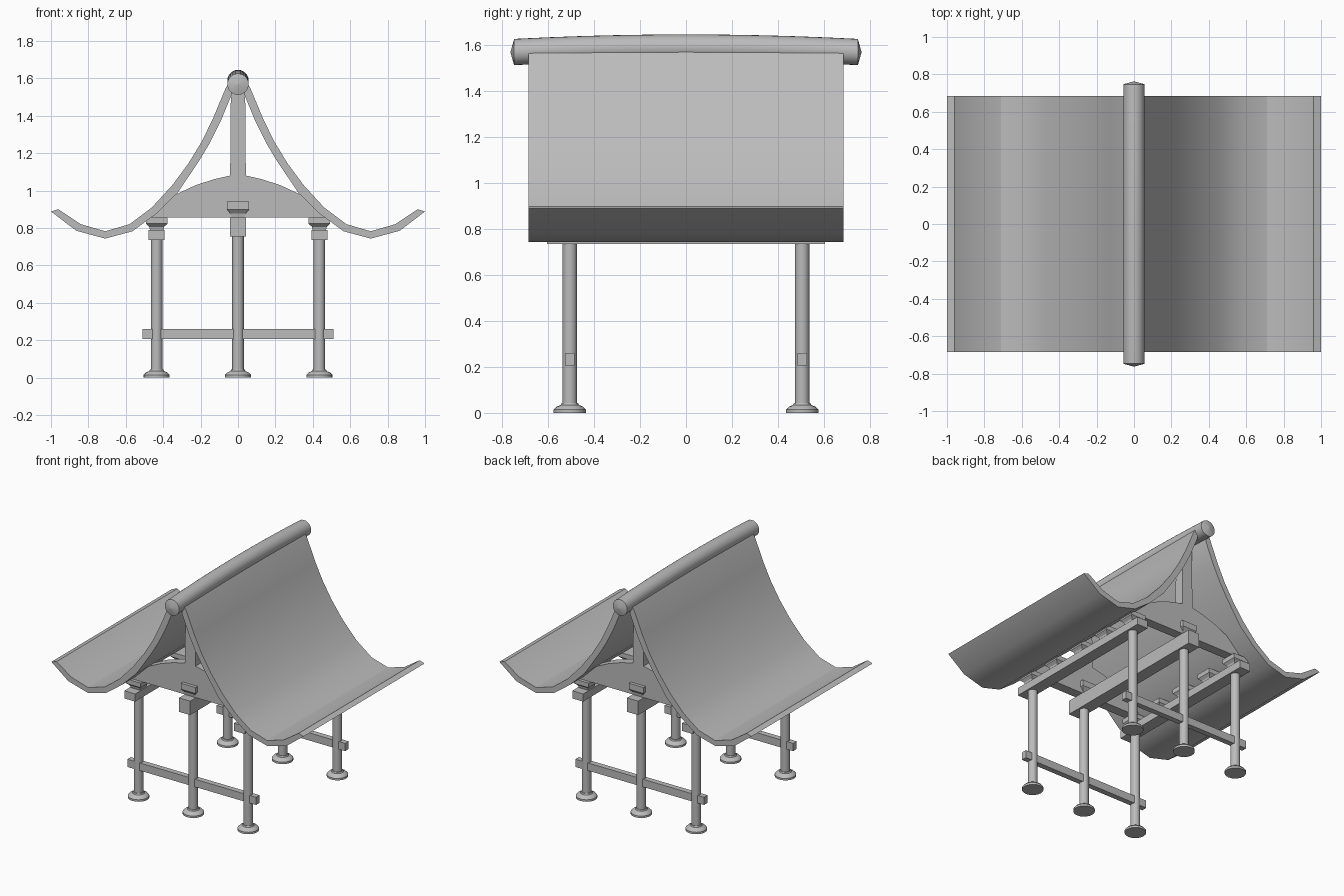
import bpy
import math

cube = bpy.data.objects.get("Cube")
if cube:
    bpy.data.objects.remove(cube, do_unlink=True)

grey = bpy.data.materials.new("plain grey")
grey.use_nodes = True
COLOUR = (0.5, 0.5, 0.5, 1)
grey.diffuse_color = COLOUR
grey.node_tree.nodes["Principled BSDF"].inputs["Base Color"].default_value = COLOUR


def loft(name, rings, smooth=0):
    """Skin a list of equal-length rings of points and cap both ends."""
    n = len(rings[0])
    verts = [p for ring in rings for p in ring]
    faces = [(r * n + i, r * n + (i + 1) % n, (r + 1) * n + (i + 1) % n, (r + 1) * n + i)
             for r in range(len(rings) - 1) for i in range(n)]
    faces += [tuple(range(n))[::-1], tuple(range(len(verts) - n, len(verts)))]
    mesh = bpy.data.meshes.new(name)
    mesh.from_pydata(verts, [], faces)
    mesh.materials.append(grey)
    obj = bpy.data.objects.new(name, mesh)
    bpy.context.collection.objects.link(obj)
    bpy.ops.object.select_all(action='DESELECT')
    obj.select_set(True)
    bpy.context.view_layer.objects.active = obj
    bpy.ops.object.mode_set(mode='EDIT')
    bpy.ops.mesh.select_all(action='SELECT')
    bpy.ops.mesh.normals_make_consistent(inside=False)
    bpy.ops.object.mode_set(mode='OBJECT')
    if smooth:
        bpy.ops.object.shade_smooth_by_angle(angle=math.radians(smooth))
    return obj


def circle(r, n=20):
    return [(r * math.cos(math.tau * i / n), r * math.sin(math.tau * i / n)) for i in range(n)]


def square(hx, hy):
    return [(-hx, -hy), (hx, -hy), (hx, hy), (-hx, hy)]


def box(name, x, y, z0, z1, hx, hy):
    loft(name, [[(x + a, y + b, z) for a, b in square(hx, hy)] for z in (z0, z1)])


def lathe(name, x, y, profile):
    loft(name, [[(x + a, y + b, z) for a, b in circle(r)] for r, z in profile], 40)


def prism(name, outline, y0, y1, smooth=0):
    loft(name, [[(x, y, z) for x, z in outline] for y in (y0, y1)], smooth)


def bracket(name, x, y, z, h):
    # flared foot under a square block
    steps = [(0.036, 0), (0.04, 0.25), (0.058, 0.5), (0.058, 1)]
    loft(name, [[(x + a, y + b, z + t * h) for a, b in square(s, s)] for s, t in steps])


SPAN = 0.435    # column offset sideways
DEPTH = 0.505   # column offset front and back

# sweeping roof slopes
upper = [(0.03, 1.6), (0.065, 1.55), (0.136, 1.38), (0.195, 1.26), (0.265, 1.145),
         (0.35, 1.03), (0.46, 0.91), (0.58, 0.82), (0.71, 0.782), (0.84, 0.82), (0.96, 0.9)]
lower = [(1.0, 0.888), (0.865, 0.785), (0.71, 0.743), (0.565, 0.782), (0.44, 0.873),
         (0.325, 0.985), (0.21, 1.155), (0.15, 1.255), (0.095, 1.365), (0.035, 1.51)]
for side, s in (("left", 1), ("right", -1)):
    prism(side + "_roof_slope", [(s * x, z) for x, z in upper + lower], -0.685, 0.685, 32)

# gently bowed ridge pole with shallow pointed ends
stations = [(-0.762, 0.004), (-0.747, 0.057)]
stations += [(-0.6 + 0.15 * i, 0.057) for i in range(9)]
stations += [(0.747, 0.057), (0.762, 0.004)]
loft("ridge_pole", [[(a, y, 1.588 - 0.035 * y * y + b) for a, b in circle(r, 24)]
                    for y, r in stations], 40)

# arched gable plates with king posts
half = [(0.475, 0.855), (0.42, 0.91), (0.33, 0.98), (0.23, 1.027), (0.13, 1.06), (0.042, 1.08),
        (0.038, 1.56)]
gable = half + [(-x, z) for x, z in reversed(half)]

for end, s in (("front", -1), ("back", 1)):
    y = s * DEPTH
    prism(end + "_gable", gable, y - 0.035, y + 0.035)
    bracket(end + "_centre_bracket", 0, y, 0.855, 0.085)
    box(end + "_tie_rail", 0, y, 0.205, 0.26, 0.51, 0.02)
    for side, x in (("right", -SPAN), ("centre", 0), ("left", SPAN)):
        lathe(f"{end}_{side}_column", x, y, [(0.031, 0.02), (0.031, 0.78)])
        lathe(f"{end}_{side}_column_base", x, y,
              [(0.07, 0), (0.07, 0.014), (0.058, 0.027), (0.04, 0.034), (0.036, 0.042)])

# long beams and the row of brackets on the side ones
box("centre_beam", 0, 0, 0.755, 0.855, 0.044, 0.605)
for side, x in (("right", -SPAN), ("left", SPAN)):
    box(side + "_beam", x, 0, 0.735, 0.79, 0.043, 0.605)
    for i in range(5):
        bracket(f"{side}_bracket_{i + 1}", x, (i - 2) * DEPTH / 2, 0.79, 0.065)
